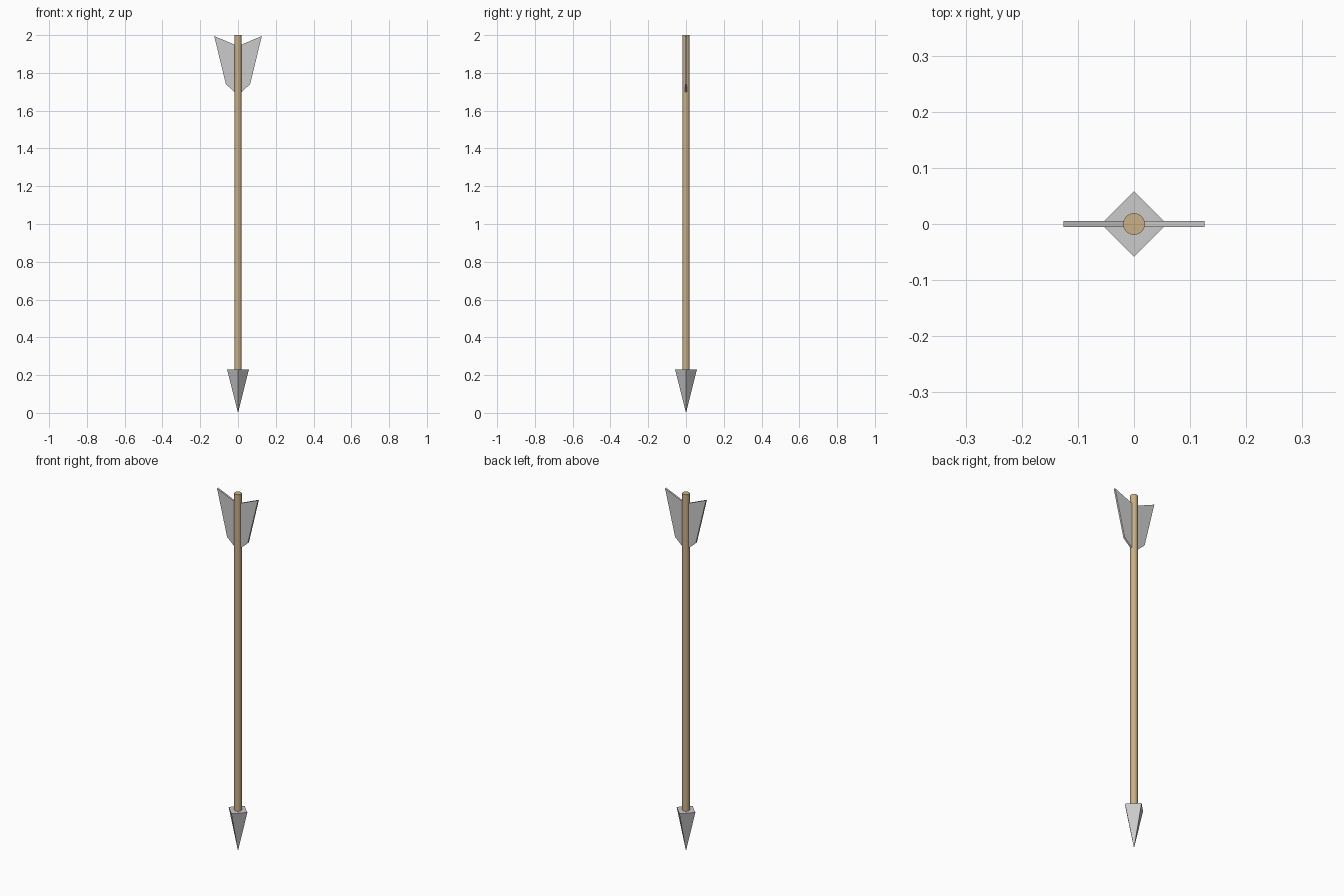
import bpy, bmesh, math

if "Cube" in bpy.data.objects:
    bpy.data.objects.remove(bpy.data.objects["Cube"])

wood = bpy.data.materials.new("wood")
wood.diffuse_color = (0.58, 0.43, 0.24, 1)
wood.use_nodes = True
wood.node_tree.nodes["Principled BSDF"].inputs["Base Color"].default_value = wood.diffuse_color


def cone(name, sides, r_bottom, r_top, z0, z1):
    bm = bmesh.new()
    bmesh.ops.create_cone(bm, cap_ends=True, segments=sides, radius1=r_bottom,
                          radius2=r_top, depth=z1 - z0)
    bmesh.ops.translate(bm, verts=bm.verts, vec=(0, 0, (z0 + z1) / 2))
    bmesh.ops.remove_doubles(bm, verts=bm.verts, dist=1e-5)
    return finish(name, bm)


def finish(name, bm):
    bmesh.ops.recalc_face_normals(bm, faces=bm.faces)
    mesh = bpy.data.meshes.new(name)
    bm.to_mesh(mesh)
    bm.free()
    obj = bpy.data.objects.new(name, mesh)
    bpy.context.collection.objects.link(obj)
    return obj


# Round wooden shaft, seated slightly into the head
shaft = cone("shaft", 32, 0.0193, 0.0193, 0.21, 2.0)
shaft.data.materials.append(wood)
bpy.context.view_layer.objects.active = shaft
shaft.select_set(True)
bpy.ops.object.shade_smooth_by_angle(angle=math.radians(40))

# Four-sided pointed head, corners on the x and y axes
cone("arrow_head", 4, 0.0, 0.058, 0.0, 0.23)

# Flat feather vanes either side of the shaft
PROFILE = [(0.012, 1.693), (0.064, 1.74), (0.126, 1.995), (0.012, 1.947)]
HALF_THICKNESS = 0.005
for side, name in ((-1, "left_vane"), (1, "right_vane")):
    bm = bmesh.new()
    face = bm.faces.new([bm.verts.new((side * x, -HALF_THICKNESS, z)) for x, z in PROFILE])
    ext = bmesh.ops.extrude_face_region(bm, geom=[face], use_keep_orig=True)
    new_verts = [v for v in ext["geom"] if isinstance(v, bmesh.types.BMVert)]
    bmesh.ops.translate(bm, verts=new_verts, vec=(0, 2 * HALF_THICKNESS, 0))
    finish(name, bm)
